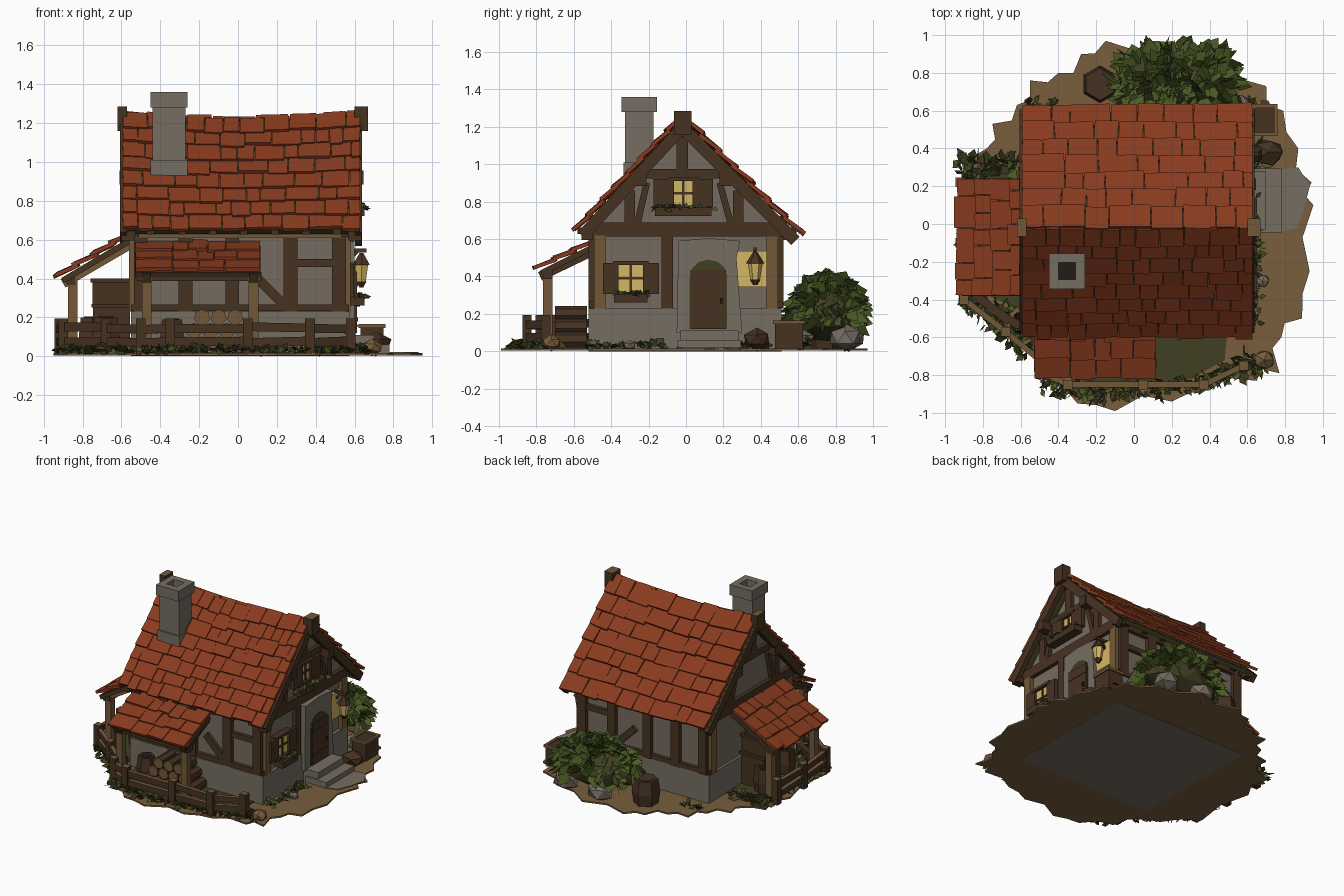
import bpy, bmesh, math, random
from mathutils import Vector as V, Matrix as M

if "Cube" in bpy.data.objects:
    bpy.data.objects.remove(bpy.data.objects["Cube"])

random.seed(7)
R = random.uniform


def colour(name, *rgb):
    m = bpy.data.materials.new(name)
    m.diffuse_color = [((c + 0.055) / 1.055) ** 2.4 for c in rgb] + [1]
    m.use_nodes = True
    m.node_tree.nodes["Principled BSDF"].inputs["Base Color"].default_value = m.diffuse_color
    return m


TILE = colour("clay_tile", 0.535, 0.23, 0.12)
STONE = colour("stone_grey", 0.46, 0.43, 0.385)
PLASTER = colour("plaster", 0.46, 0.42, 0.37)
DARK = colour("dark_timber", 0.275, 0.195, 0.13)
LIGHT = colour("light_timber", 0.45, 0.345, 0.22)
DIRT = colour("dirt", 0.47, 0.365, 0.24)
LEAF = colour("leaf_green", 0.29, 0.355, 0.14)
MOSS = colour("moss", 0.25, 0.245, 0.13)
GLOW = colour("window_glow", 0.83, 0.72, 0.40)
SOOT = colour("soot", 0.13, 0.11, 0.09)


class Part:
    """One named object collected from simple solids."""
    def __init__(self, name, *mats):
        self.name, self.mats, self.bm = name, mats, bmesh.new()

    def paint(self, verts, m):
        for f in {f for v in verts for f in v.link_faces}:
            f.material_index = m

    def box(self, c, s, m=0, rot=M()):
        mat = M.Translation(c) @ rot.to_4x4() @ M.Diagonal((*s, 1))
        self.paint(bmesh.ops.create_cube(self.bm, size=1, matrix=mat)['verts'], m)

    def span(self, a, b, m=0):
        a, b = V(a), V(b)
        self.box((a + b) / 2, [abs(q) for q in b - a], m)

    def beam(self, a, b, w, h, m=0):
        a, b = V(a), V(b)
        rot = (b - a).to_track_quat('X', 'Z').to_matrix()
        self.box((a + b) / 2, ((b - a).length, w, h), m, rot)

    def cone(self, a, b, r1, r2, n=6, m=0):
        a, b = V(a), V(b)
        mat = M.Translation((a + b) / 2) @ (b - a).to_track_quat('Z', 'Y').to_matrix().to_4x4()
        self.paint(bmesh.ops.create_cone(self.bm, cap_ends=True, segments=n, radius1=r1, radius2=r2,
                                         depth=(b - a).length, matrix=mat)['verts'], m)

    def prism(self, pts, push, m=0):
        f = self.bm.faces.new([self.bm.verts.new(p) for p in pts])
        g = bmesh.ops.extrude_face_region(self.bm, geom=[f])['geom']
        vs = [v for v in g if isinstance(v, bmesh.types.BMVert)]
        bmesh.ops.translate(self.bm, verts=vs, vec=push)
        self.paint(vs, m)

    def blob(self, c, s, sub=1, m=0, jit=0.12):
        vs = bmesh.ops.create_icosphere(self.bm, subdivisions=sub, radius=1)['verts']
        for v in vs:
            v.co = V(c) + V([q * k * R(1 - jit, 1 + jit) for q, k in zip(v.co, s)])
        self.paint(vs, m)

    def leaf(self, p, d, length, width, m=0):
        side = d.cross(V((R(-1, 1), R(-1, 1), R(-1, 1)))).normalized() * width
        mid = p + d * length * 0.5
        pts = [p, mid + side, p + d * length + V((0, 0, -length * 0.25)), mid - side]
        f = self.bm.faces.new([self.bm.verts.new((max(-.96, min(.96, q.x)), max(-1, min(1, q.y)), max(.004, q.z)))
                               for q in pts])
        f.material_index = m

    def top_rule(self, m):
        self.bm.normal_update()
        bmesh.ops.recalc_face_normals(self.bm, faces=self.bm.faces[:])
        for f in self.bm.faces:
            if f.normal.z > .8:
                f.material_index = m

    def done(self):
        bmesh.ops.recalc_face_normals(self.bm, faces=self.bm.faces[:])
        me = bpy.data.meshes.new(self.name)
        self.bm.to_mesh(me)
        for m in self.mats:
            me.materials.append(m)
        bpy.context.collection.objects.link(bpy.data.objects.new(self.name, me))


# Ground: jagged island with grass and a stone path patch
outline = [(.95, .1), (.94, .22), (.87, .4), (.79, .6), (.7, .73), (.5, .85), (.2, .97), (-.15, .97), (-.28, .9),
           (-.4, .8), (-.55, .76), (-.62, .63), (-.75, .53), (-.78, .4), (-.92, .35), (-.95, .1), (-.93, -.38),
           (-.72, -.58), (-.56, -.66), (-.5, -.82), (-.3, -.95), (-.1, -.99), (.2, -.94), (.4, -.88), (.65, -.83),
           (.77, -.79), (.78, -.6), (.89, -.5), (.93, -.25)]
ring = []
for i, p in enumerate(outline):
    a, b = V(p), V(outline[(i + 1) % len(outline)])
    ring += [a, (a + b) / 2 * R(.94, .99)]
g = Part("ground", DIRT, MOSS, STONE)
g.prism([(p.x, p.y, .004) for p in ring], (0, 0, .012))
g.prism([(-.5, -.5, .015), (.5, -.5, .015), (.48, -.72, .015), (.3, -.82, .015), (-.1, -.88, .015),
         (-.45, -.78, .015)], (0, 0, .008), 1)
g.prism([(-.86, -.34, .015), (-.5, -.5, .015), (-.5, .3, .015), (-.88, .25, .015)], (0, 0, .008), 1)
g.prism([(.76, -.05, .015), (.86, -.02, .015), (.9, .08, .015), (.93, .2, .015), (.87, .3, .015), (.76, .29, .015)],
        (0, 0, .007), 2)
g.done()

# Foundation, walls and chimney
p = Part("foundation", STONE)
p.span((-.55, -.52, 0), (.575, .51, .23))
p.done()
p = Part("walls", PLASTER)
p.prism([(-.53, -.49, .2), (-.53, .49, .2), (-.53, .49, .67), (-.53, -.02, 1.17), (-.53, -.49, .67)], (1.08, 0, 0))
p.done()
p = Part("chimney", STONE, SOOT)
p.box((-.355, -.25, 1.08), (.17, .15, .42))
p.box((-.355, -.25, .97), (.19, .17, .08))
for s in (-1, 1):
    p.box((-.355 + s * .07, -.25, 1.32), (.05, .19, .08))
    p.box((-.355, -.25 + s * .07, 1.32), (.1, .05, .08))
p.box((-.355, -.25, 1.295), (.1, .1, .008), 1)
p.done()


# Tiled roofs: a slab carrying rows of loose tiles
def sag(q):
    if q.z > .6:
        q.z -= .03 * max(0, 1 - ((q.x - .02) / .6) ** 2) * (q.z - .6) / .65


def roof(name, o, u, d, rows, width, slab, bend=False):
    o, u, d = V(o), V(u), V(d)
    lu, ld = u.length, d.length
    n = u.cross(d).normalized()
    if n.z < 0:
        n = -n
    frame = M((u.normalized(), d.normalized(), n)).transposed()
    part = Part(name, TILE, slab)
    h = ld / rows
    for k in range(6):
        part.box(o + frame @ V((lu * (k + .5) / 6, ld / 2, -.018)), (lu / 6, ld - .02, .03), 1, frame)
    for r in range(rows):
        x = 0
        while x < lu - .01:
            w = min(width * R(.55, 1.45), lu - x)
            if lu - x - w < .04:
                w = lu - x
            c = V((x + w / 2, h * (r + .5) + R(-.01, .012), .013 + R(0, .007)))
            tilt = M.Rotation(R(.08, .16), 3, 'X') @ M.Rotation(R(-.04, .04), 3, 'Z')
            part.box(o + frame @ c, (w - .004, h * 1.16, .02), 0, frame @ tilt)
            x += w
    if bend:
        for v in part.bm.verts:
            sag(v.co)
    part.done()


roof("roof_front", (-.595, -.02, 1.245), (1.225, 0, 0), (0, -.555, -.6), 8, .12, MOSS, True)
roof("roof_back", (-.595, -.02, 1.245), (1.225, 0, 0), (0, .62, -.62), 7, .17, MOSS, True)
roof("porch_roof", (-.53, -.5, .575), (.645, 0, 0), (0, -.29, -.145), 3, .14, DARK)
roof("lean_to_roof", (-.54, -.38, .625), (0, .62, 0), (-.38, 0, -.225), 4, .13, DARK)

# Ridge blocks and bargeboards
p = Part("roof_trim", DARK, LIGHT)
for x0, x1 in ((-.62, -.57), (.6, .67)):
    p.span((x0, -.065, 1.16), (x1, .03, 1.285))
p.top_rule(1)
p.span((-.58, -.045, 1.14), (.61, .01, 1.19))
for x in (-.59, .62):
    p.beam((x, -.02, 1.195), (x, -.555, .617), .035, .062)
    p.beam((x, -.02, 1.195), (x, .585, .59), .035, .062)
for x in (-.565, .6):
    for y in (-.24, .21):
        p.box((x, y, .92), (.09, .06, .07))
    for y in (-.53, .55):
        p.box((x, y, .62), (.07, .06, .05))
for k in range(7):
    for y in (-.53, .54):
        p.box((-.45 + k * .16, y, .645), (.04, .1, .035))
p.done()

# Half-timber frame on gable ends and long walls
p = Part("timber_frame", DARK, LIGHT)
gable = [(-.53, .65, .53, .65, .075, 0), (-.46, .23, -.46, .62, .065, 1), (.46, .23, .46, .62, .065, 1),
         (-.3, .68, -.3, .86, .055, 0), (.28, .68, .28, .86, .055, 0), (-.22, .95, .18, .95, .05, 0),
         (-.02, .96, -.02, 1.15, .06, 0), (-.26, .68, -.21, .9, .035, 0), (.24, .68, .18, .9, .035, 0),
         (-.1, .23, -.1, .62, .06, 0)]
for x in (-.535, .555):
    for y0, z0, y1, z1, w, m in gable:
        p.beam((x, y0, z0), (x, y1, z1), *((.05, w) if y0 != y1 else (w, .05)), m)
for s in (-1, 1):
    y = s * .495
    p.beam((-.56, y, .645), (.58, y, .645), .05, .07, int(s < 0))
    p.beam((-.55, y, .25), (.57, y, .25), .045, .035)
    for x in (-.5, -.27, -.03, .27, .52):
        p.beam((x, y, .23), (x, y, .63), .05, .07)
    p.beam((.27, y, .48), (.52, y, .48), .04, .04)
    p.beam((.08, y, .42), (.24, y, .26), .04, .05)
p.done()


# Windows with shutters and planters on the right gable
def window(name, y, z, w, h, shutter, planter):
    q = Part(name, DARK, GLOW, MOSS, LEAF)
    q.span((.55, y - w / 2, z - h / 2), (.578, y + w / 2, z + h / 2), 1)
    for s in (-1, 1):
        q.box((.582, y + s * (w / 2 + shutter / 2), z), (.03, shutter, h + .02), 0)
        q.box((.575, y, z + s * (h / 2 + .01)), (.05, w + .06, .02))
    q.box((.58, y, z), (.012, .012, h))
    q.box((.58, y, z), (.012, w, .012))
    q.box((.615, y, z - h / 2 - .035), (.07, planter, .045))
    for k in range(30):
        q.leaf(V((.62 + R(-.03, .03), y + R(-.5, .5) * planter, z - h / 2 - .02)),
               V((R(-.3, .7), R(-.8, .8), R(-.1, .8))).normalized(), .05, .016, 2 + k % 2)
    q.done()


window("attic_window", -.015, .845, .1, .13, .11, .3)
window("lower_window", -.295, .39, .13, .145, .085, .18)
p = Part("glowing_window", GLOW)
p.span((.55, .27, .345), (.575, .445, .535))
p.done()

# Door, stone surround and steps
p = Part("door_surround", STONE)
p.prism([(.54, y, z) for y, z in ((-.05, .1), (.3, .1), (.27, .5), (.29, .59), (.12, .605), (-.04, .59))], (.06, 0, 0))
p.done()
p = Part("door", DARK, MOSS, SOOT)
arch = [(.12 - .1 * math.cos(math.pi * k / 6), .4 + .09 * math.sin(math.pi * k / 6)) for k in range(7)]
p.prism([(.597, y, z) for y, z in [(.22, .12)] + arch[::-1] + [(.02, .12)]], (.008, 0, 0), 1)
p.span((.6, .025, .12), (.613, .215, .435))
for z in (.18, .36):
    p.span((.612, .03, z), (.617, .21, z + .02))
p.box((.62, .19, .27), (.015, .015, .03), 2)
p.done()
p = Part("steps", STONE)
p.span((.55, -.03, .012), (.7, .28, .11))
p.span((.6, -.045, .012), (.78, .295, .06))
p.done()

# Hanging lantern
p = Part("lantern", DARK, GLOW)
p.beam((.56, .37, .545), (.66, .37, .545), .02, .02)
p.beam((.56, .37, .48), (.62, .37, .545), .016, .016)
p.cone((.635, .37, .47), (.635, .37, .53), .05, .012)
p.cone((.635, .37, .385), (.635, .37, .47), .026, .04, 6, 1)
p.cone((.635, .37, .355), (.635, .37, .385), .012, .03)
p.done()

# Porch and lean-to frames
p = Part("porch_frames", LIGHT, DARK)
for x in (-.47, .08):
    p.beam((x, -.74, .02), (x, -.74, .41), .05, .05)
    p.beam((x, -.78, .4), (x, -.49, .54), .045, .05, 1)
p.beam((-.52, -.74, .41), (.12, -.74, .41), .05, .045, 1)
for y in (-.33, .19):
    p.beam((-.85, y, .02), (-.85, y, .4), .05, .05)
    p.beam((-.9, y, .375), (-.54, y, .585), .045, .05)
p.beam((-.86, -.36, .39), (-.86, .22, .39), .05, .045, 1)
p.done()

# Fence around the front and left, weathered lighter on top
p = Part("fence", DARK, LIGHT)
for path in ([(-.5, -.78), (-.35, -.85), (.05, -.85), (.37, -.85), (.58, -.75)],
             [(-.92, .22), (-.92, -.1), (-.9, -.4), (-.68, -.57), (-.5, -.72)]):
    for x, y in path:
        p.box((x, y, .1), (.05, .05, .19))
    for a, b in zip(path, path[1:]):
        for z in (.075, .145):
            p.beam((*a, z + R(-.008, .008)), (*b, z + R(-.008, .008)), .03, .045)
p.top_rule(1)
p.done()

# Stored goods: logs, barrels, crates
p = Part("logs", DARK, LIGHT)
for n, z in ((5, .06), (4, .13), (3, .2)):
    for k in range(n):
        x = -.1 + (k - (n - 1) / 2) * .085
        p.cone((x, -.7, z), (x, -.53, z), .042, .042, 7)
for k in range(3):
    p.beam((-.88 + k * .05, -.34 - k * .05, .06), (-.66 + k * .05, -.52 - k * .02, .05), .04, .05)
p.bm.normal_update()
for f in p.bm.faces:
    f.material_index = int(abs(f.normal.y) > .9)
p.done()
p = Part("barrels", DARK, SOOT)
for x, y, r, h in ((-.18, .74, .1, .2), (-.75, .12, .08, .2), (-.68, -.22, .08, .2), (-.34, -.62, .07, .19)):
    p.cone((x, y, .01), (x, y, h / 2), r * .85, r)
    p.cone((x, y, h / 2), (x, y, h), r, r * .85)
    p.cone((x, y, h), (x, y, h + .004), r * .6, r * .6, 6, int(x < -.3))
p.done()
p = Part("crates", DARK, LIGHT)
for x, y, z, w, d, h in ((.69, .55, .08, .12, .15, .15), (-.65, .02, .14, .19, .2, .24), (-.65, .02, .33, .2, .18, .12)):
    p.box((x, y, z), (w, d, h))
    for s in (-1, 1):
        p.box((x + s * w / 2, y, z + h / 2), (.02, d + .02, .02), int(x > 0))
        p.box((x, y + s * d / 2, z + h / 2), (w + .02, .02, .02), int(x > 0))
p.done()

# Rocks
p = Part("rocks", STONE, DIRT, DARK)
for x, y, r, m in ((.71, .38, .085, 2), (.42, .85, .1, 0), (.12, .87, .1, 0), (.55, .62, .08, 0),
                   (.69, -.72, .06, 1), (.68, -.3, .04, 0)):
    p.blob((x, y, r * .75), (r, r * .9, r * .7), 1, m)
p.done()

# Big bush and low tufts of leaves
p = Part("bush", LEAF, MOSS)
p.blob((.22, .76, .2), (.32, .16, .15), 2, 1)
for _ in range(300):
    a, e = R(0, math.tau), R(.0, 1.5)
    d = V((math.cos(a) * math.cos(e), math.sin(a) * math.cos(e), math.sin(e)))
    p.leaf(V((.22 + d.x * .29, .76 + d.y * .15, .15 + d.z * .2)),
           (d + V((R(-.7, .7), R(-.7, .7), R(-.5, .3)))).normalized(), R(.09, .14), R(.03, .055))
p.done()
p = Part("tufts", LEAF, MOSS)
edge = [(-.47 + .047 * k, -.89 + .0006 * (k - 8) ** 2) for k in range(25)]
edge += [(-.88 + .04 * k, -.42 - .03 * k) for k in range(9)] + [(-.88, -.4 + .08 * k) for k in range(10)]
edge += [(-.8, -.4), (-.74, -.44), (-.68, -.46), (-.62, -.5), (-.58, -.56)]
edge += [(-.84 + .05 * k, .31) for k in range(5)] + [(.63, -.5 + .09 * k) for k in range(5)]
edge += [(.64, .32), (.66, .42), (.64, .65), (-.55, .63), (-.46, .64), (.6, -.72), (.66, -.76)]
for x, y in edge:
    size = R(.6, 1.1) * (1.4 if y > .3 and x < -.6 else 1)
    for k in range(12):
        p.leaf(V((x + R(-.03, .03), y + R(-.03, .03), R(.01, .035))),
               V((R(-1, 1), R(-1, 1), R(.15, .8))).normalized(), .07 * size, .022 * size, int(k % 3 > 0))
p.done()
